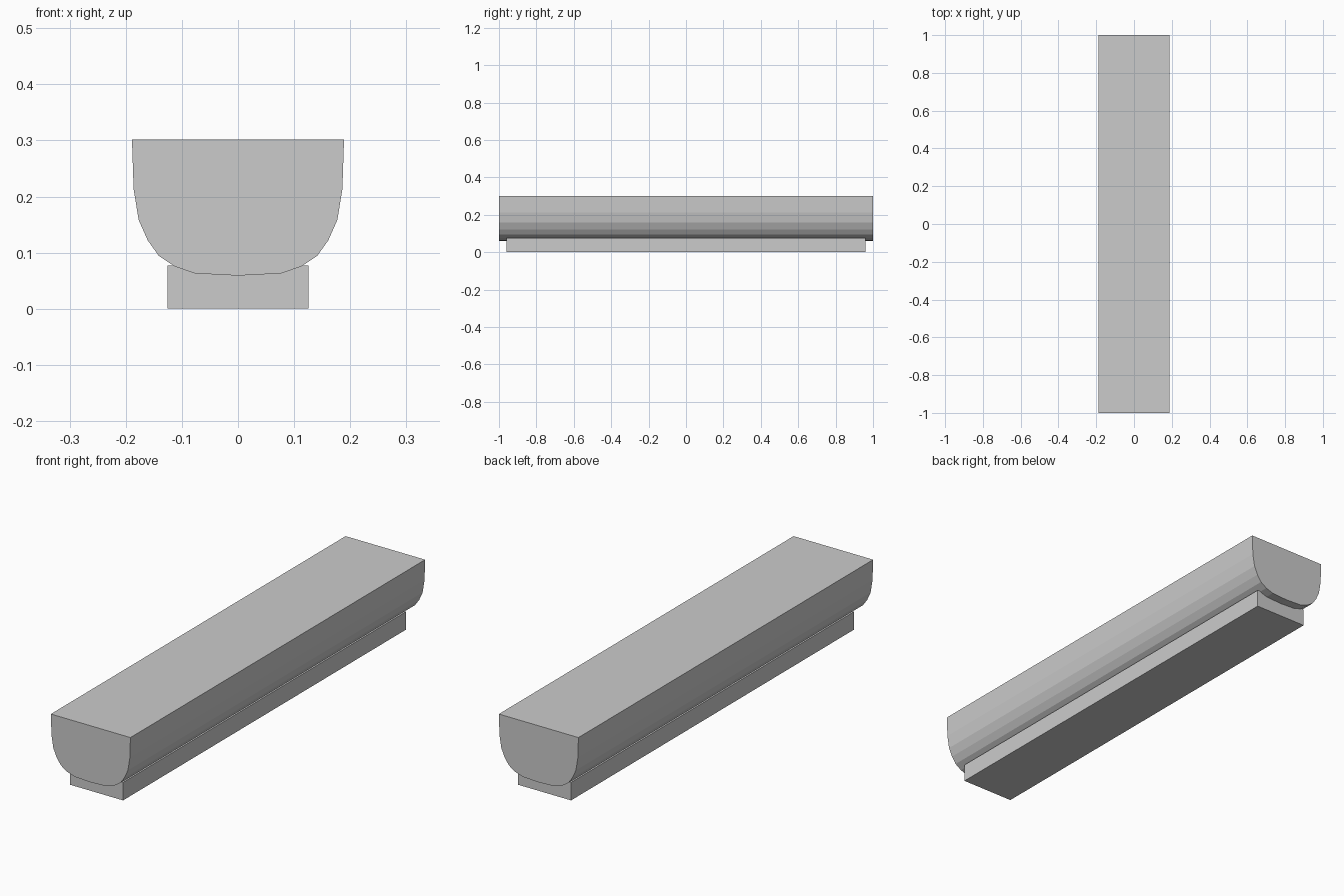
import bpy, bmesh

if "Cube" in bpy.data.objects:
    bpy.data.objects.remove(bpy.data.objects["Cube"])

grey = bpy.data.materials.new("plain grey")
grey.diffuse_color = (0.6, 0.6, 0.6, 1)
grey.use_nodes = True
grey.node_tree.nodes["Principled BSDF"].inputs["Base Color"].default_value = grey.diffuse_color


def extrude_profile(name, pts, half_len):
    """Extrude an x-z outline along y, centred on y = 0."""
    bm = bmesh.new()
    face = bm.faces.new([bm.verts.new((x, -half_len, z)) for x, z in pts])
    ext = bmesh.ops.extrude_face_region(bm, geom=[face], use_keep_orig=True)
    verts = [g for g in ext["geom"] if isinstance(g, bmesh.types.BMVert)]
    bmesh.ops.translate(bm, verts=verts, vec=(0, 2 * half_len, 0))
    bmesh.ops.recalc_face_normals(bm, faces=bm.faces)
    mesh = bpy.data.meshes.new(name)
    bm.to_mesh(mesh)
    bm.free()
    mesh.materials.append(grey)
    obj = bpy.data.objects.new(name, mesh)
    bpy.context.collection.objects.link(obj)
    return obj


# Rounded trough body: half outline from top edge to bottom centre, mirrored
half = [(0.189, 0.302), (0.186, 0.213), (0.177, 0.158), (0.161, 0.122),
        (0.141, 0.094), (0.112, 0.075), (0.077, 0.063), (0, 0.059)]
outline = half + [(-x, z) for x, z in reversed(half[:-1])]
extrude_profile("rounded_body", outline, 1.0)

# Rectangular plinth under the body
w, h = 0.126, 0.077
extrude_profile("base_plinth", [(-w, 0), (w, 0), (w, h), (-w, h)], 0.96)
